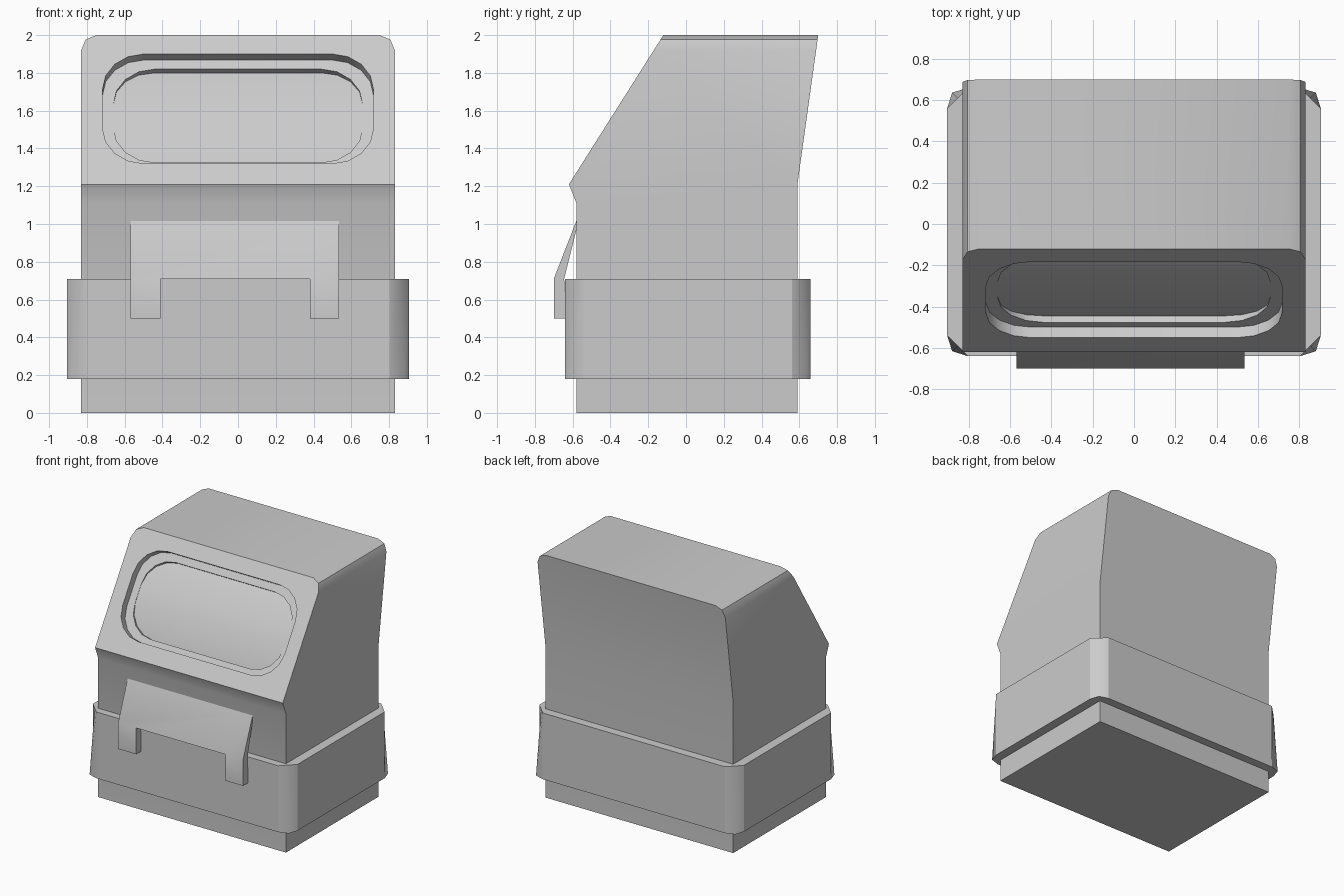
import bpy, bmesh, math
from mathutils import Vector

if "Cube" in bpy.data.objects:
    bpy.data.objects.remove(bpy.data.objects["Cube"])


def new_object(name, verts, faces):
    mesh = bpy.data.meshes.new(name)
    mesh.from_pydata(verts, [], faces)
    bm = bmesh.new()
    bm.from_mesh(mesh)
    bmesh.ops.recalc_face_normals(bm, faces=bm.faces)
    bm.to_mesh(mesh)
    bm.free()
    obj = bpy.data.objects.new(name, mesh)
    bpy.context.collection.objects.link(obj)
    return obj


def loft(name, ring_a, ring_b):
    """Closed solid between two rings with equal point counts."""
    n = len(ring_a)
    faces = [(i, (i + 1) % n, n + (i + 1) % n, n + i) for i in range(n)]
    faces += [tuple(range(n)), tuple(range(n, 2 * n))]
    return new_object(name, list(ring_a) + list(ring_b), faces)


def prism(name, profile, x0, x1):
    return loft(name, [(x0, y, z) for y, z in profile], [(x1, y, z) for y, z in profile])


def activate(obj):
    bpy.ops.object.select_all(action='DESELECT')
    obj.select_set(True)
    bpy.context.view_layer.objects.active = obj


def cut(obj, cutter):
    mod = obj.modifiers.new("cut", 'BOOLEAN')
    mod.operation, mod.solver, mod.object = 'DIFFERENCE', 'EXACT', cutter
    activate(obj)
    bpy.ops.object.modifier_apply(modifier=mod.name)
    bpy.data.objects.remove(cutter)


def smooth(obj):
    activate(obj)
    bpy.ops.object.shade_smooth_by_angle(angle=math.radians(30))


# Local frame of the slanted front: along the slope and out of it
ORIGIN = Vector((0, -0.62, 1.21))
UP = Vector((0, 0.50, 0.79)).normalized()
OUT = Vector((0, -UP.z, UP.y))


def recess_cutter(half_w, v0, v1, r, depth, bulge):
    """Rounded-rectangle cutter whose inner end is an optional barrel curve."""
    rows = []
    for k in range(5):
        a = math.radians(90 * k / 4)
        rows.append((half_w - r + r * math.sin(a), v0 + r - r * math.cos(a)))
    mid = [(half_w, v0 + r + (v1 - v0 - 2 * r) * t) for t in (1 / 3, 2 / 3)]
    rows += mid + [(w, v0 + v1 - v) for w, v in reversed(rows)]
    verts, faces, n = [], [], len(rows)
    for back in (0, 1):
        for w, v in rows:
            s = (2 * v - v0 - v1) / (v1 - v0)
            d = -depth - bulge * s * s if back else 0.1
            p = ORIGIN + UP * v + OUT * d
            verts += [p + Vector((-w, 0, 0)), p + Vector((w, 0, 0))]
    m = 2 * n
    for i in range(n - 1):
        a, b, c, d = 2 * i, 2 * i + 1, 2 * i + 3, 2 * i + 2
        faces += [(a, b, c, d), (m + a, m + b, m + c, m + d),
                  (a, d, m + d, m + a), (b, c, m + c, m + b)]
    faces += [(0, 1, m + 1, m), (m - 2, m - 1, 2 * m - 1, 2 * m - 2)]
    return new_object("recess_cutter", verts, faces)


# Cabinet body with rounded upper side edges
body = prism("cabinet_body", [(-0.58, 0), (0.59, 0), (0.59, 1.21), (0.70, 2.0),
                              (-0.12, 2.0), (-0.62, 1.21), (-0.58, 1.11)], -0.83, 0.83)
bm = bmesh.new()
bm.from_mesh(body.data)
edges = [e for e in bm.edges if all(v.co.z > 1.99 for v in e.verts)
         and abs(e.verts[0].co.x - e.verts[1].co.x) < 0.01]
bmesh.ops.bevel(bm, geom=edges, offset=0.08, segments=2, profile=0.5, affect='EDGES')
bm.to_mesh(body.data)
bm.free()

# Stepped screen recess with a bulging screen at the bottom
cut(body, recess_cutter(0.717, 0.13, 0.817, 0.22, 0.06, 0))
cut(body, recess_cutter(0.66, 0.174, 0.76, 0.22, 0.062, 0.035))
smooth(body)


# Band around the base, corners cut at the top and fuller at the bottom
def band_ring(z, corner_in):
    x, y, c, yc = 0.905, 0.65, 0.10, 0.01
    pts = []
    for sx, sy in ((1, 1), (-1, 1), (-1, -1), (1, -1)):
        trio = [(x, y - c), (x - corner_in, y - corner_in), (x - c, y)]
        if sx * sy < 0:
            trio.reverse()
        pts += [(sx * a, sy * b + yc, z) for a, b in trio]
    return pts


band = loft("base_band", band_ring(0.18, 0.024), band_ring(0.71, 0.05))
smooth(band)

# Front flap with two legs overlapping the band
flap = prism("front_flap", [(-0.575, 1.03), (-0.70, 0.71), (-0.70, 0.50),
                            (-0.635, 0.50), (-0.645, 0.71), (-0.575, 0.99)], -0.57, 0.535)
cut(flap, prism("flap_cutter", [(-0.9, 0.3), (-0.5, 0.3), (-0.5, 0.71), (-0.9, 0.71)],
                -0.41, 0.38))
smooth(flap)
